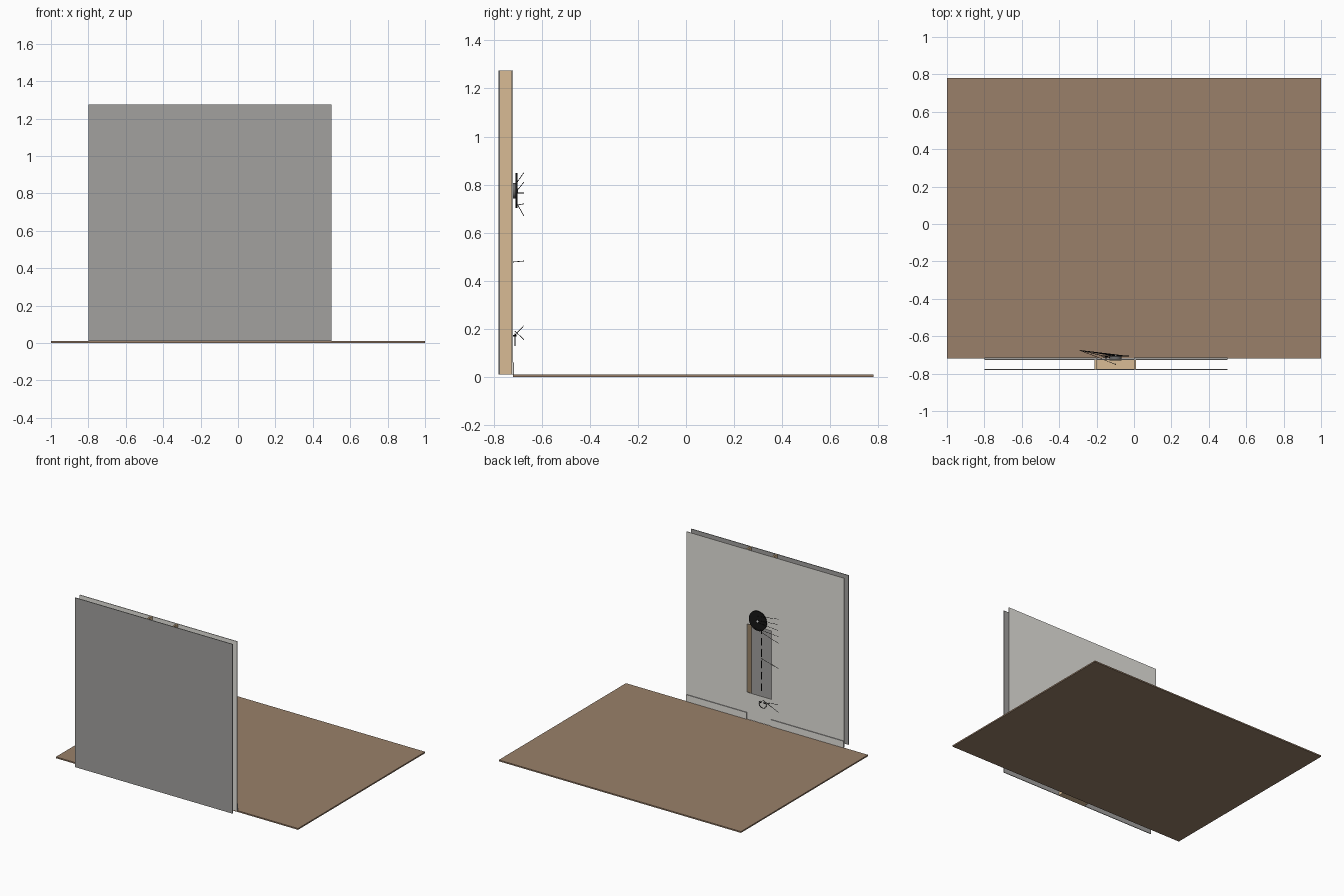
import bpy, math
from mathutils import Vector

old = bpy.data.objects.get("Cube")
if old:
    bpy.data.objects.remove(old, do_unlink=True)


def material(name, rgb):
    m = bpy.data.materials.new(name)
    m.use_nodes = True
    m.diffuse_color = (*rgb, 1)
    m.node_tree.nodes["Principled BSDF"].inputs["Base Color"].default_value = (*rgb, 1)
    return m


BROWN = material("floor_brown", (0.32, 0.216, 0.142))
GREY = material("sheet_grey", (0.362, 0.355, 0.345))
PALE = material("pale_plaster", (0.78, 0.765, 0.72))
TAN = material("timber_tan", (0.69, 0.5, 0.3))
BLACK = material("black", (0.008, 0.008, 0.008))
STEEL = material("mount_grey", (0.15, 0.15, 0.15))
WHITE = material("white", (0.85, 0.85, 0.85))


def box(name, x, y, z, mat):
    """Box from (low, high) pairs."""
    bpy.ops.mesh.primitive_cube_add(size=1, location=[sum(p) / 2 for p in (x, y, z)])
    ob = bpy.context.object
    ob.name = name
    ob.scale = [b - a for a, b in (x, y, z)]
    bpy.ops.object.transform_apply(location=False, rotation=False)
    ob.data.materials.append(mat)
    return ob


def disc(name, radius, y, centre, mat, sides=32):
    """Round plate facing the back, spanning a pair of y values."""
    bpy.ops.mesh.primitive_cylinder_add(
        vertices=sides, radius=radius, depth=y[1] - y[0],
        location=(centre[0], sum(y) / 2, centre[1]), rotation=(math.pi / 2, 0, 0))
    ob = bpy.context.object
    ob.name = name
    ob.data.materials.append(mat)
    bpy.ops.object.shade_smooth_by_angle()


def rod(name, a, b, radius=0.0014):
    """Thin straight rod between two points."""
    a, b = Vector(a), Vector(b)
    d = b - a
    bpy.ops.mesh.primitive_cylinder_add(vertices=6, radius=radius, depth=d.length, location=(a + b) / 2)
    ob = bpy.context.object
    ob.name = name
    ob.rotation_euler = d.to_track_quat("Z", "Y").to_euler()
    ob.data.materials.append(BLACK)


# Floor
BASE, TOP = 0.01, 1.275
box("floor", (-1, 1), (-0.72, 0.78), (0, BASE), BROWN)

# Front wall sheet
LEFT, RIGHT = -0.8, 0.5
box("front_wall_sheet", (LEFT, RIGHT), (-0.78, -0.775), (BASE, TOP), GREY)

# Back wall sheet with a tall opening
HOLE_X, HOLE_Z = (-0.2, 0.0), (0.21, 0.72)
back = box("back_wall_sheet", (LEFT, RIGHT), (-0.726, -0.721), (BASE, TOP), PALE)
cutter = box("opening_cutter", HOLE_X, (-0.74, -0.7), HOLE_Z, PALE)
cutter.hide_render = True
cutter.hide_viewport = True
cutter.display_type = "WIRE"
cut = back.modifiers.new("opening", "BOOLEAN")
cut.object = cutter
cut.solver = "EXACT"

# Studs and bottom plate inside the wall
CAVITY = (-0.775, -0.726)
for name, x in (("right_stud", -0.212), ("left_stud", 0.0)):
    box(name, (x, x + 0.012), CAVITY, (BASE, TOP), TAN)
box("bottom_plate", HOLE_X, CAVITY, (BASE, 0.03), TAN)

# Skirting boards either side of the opening: pale face, grey edges
for name, x in (("right_skirting", (LEFT, HOLE_X[0])), ("left_skirting", (HOLE_X[1], RIGHT))):
    board = box(name, x, (-0.721, -0.715), (BASE, 0.06), PALE)
    board.data.materials.append(GREY)
    for face in board.data.polygons:
        face.material_index = 0 if face.normal.y > 0.5 else 1

# Round black plate on its mount
CENTRE = (-0.1, 0.775)
disc("plate_mount", 0.032, (-0.73, -0.708), CENTRE, STEEL)
disc("round_plate", 0.073, (-0.709, -0.702), CENTRE, BLACK, 48)
disc("plate_hub", 0.009, (-0.702, -0.7), CENTRE, WHITE, 16)

# Broken cord hanging in the cavity
for i in range(6):
    z = 0.235 + i * 0.085
    rod("cord_dash", (-0.1, -0.75, z), (-0.1, -0.75, z + 0.055), 0.003)

# Small open hook near the foot of the wall
points = []
for i in range(13):
    a = math.radians(130 + i * 23)
    points.append((-0.135 + 0.03 * math.cos(a), -0.712, 0.158 + 0.028 * math.sin(a)))
for a, b in zip(points, points[1:]):
    rod("hook_piece", a, b, 0.002)
for x in (-0.15, -0.12):
    rod("hook_pin", (x, -0.722, 0.17), (x, -0.706, 0.17), 0.003)

# Thin pointers ending on one upright line: start x, y, z and end z
for x, y, z, end in ((-0.1, -0.703, 0.81, 0.85), (-0.07, -0.703, 0.775, 0.81),
                     (-0.1, -0.7, 0.765, 0.765), (-0.12, -0.703, 0.715, 0.72),
                     (-0.06, -0.703, 0.72, 0.67), (-0.1, -0.75, 0.475, 0.482),
                     (-0.13, -0.715, 0.17, 0.213), (-0.135, -0.712, 0.19, 0.155)):
    rod("pointer", (x, y, z), (-0.29, -0.675, end))
